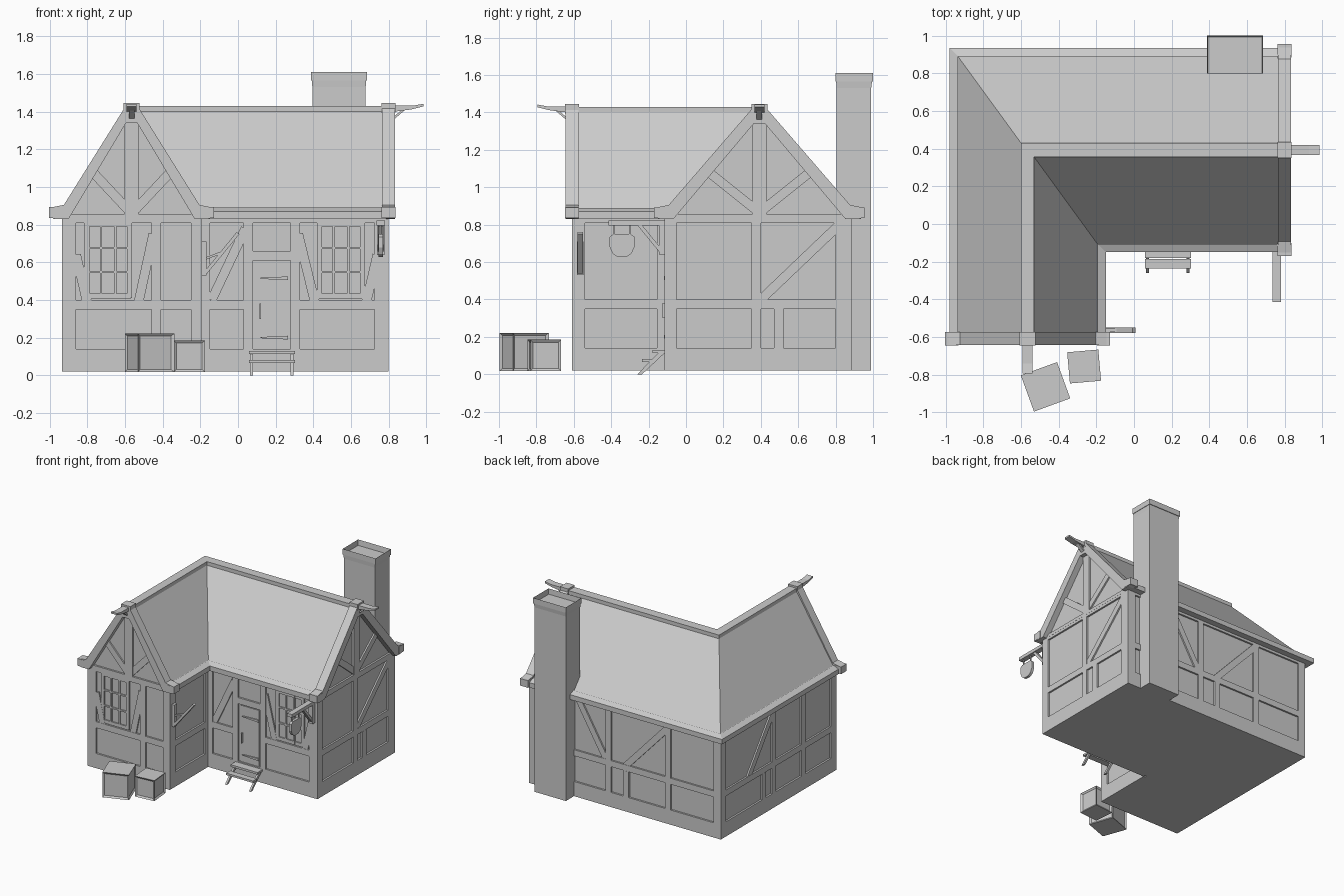
import bpy, bmesh, math
from mathutils import Vector, Matrix

if "Cube" in bpy.data.objects:
    bpy.data.objects.remove(bpy.data.objects["Cube"])

stone = bpy.data.materials.new("plain_grey")
stone.use_nodes = True
GREY = (0.6, 0.6, 0.6, 1)
stone.diffuse_color = GREY
stone.node_tree.nodes["Principled BSDF"].inputs["Base Color"].default_value = GREY


def finish(name, bm):
    bmesh.ops.recalc_face_normals(bm, faces=bm.faces)
    mesh = bpy.data.meshes.new(name)
    bm.to_mesh(mesh)
    bm.free()
    mesh.materials.append(stone)
    ob = bpy.data.objects.new(name, mesh)
    bpy.context.collection.objects.link(ob)
    return ob


def prism(bm, points, vec):
    """Extrude a flat outline along vec."""
    a = [bm.verts.new(p) for p in points]
    b = [bm.verts.new(Vector(p) + Vector(vec)) for p in points]
    bm.faces.new(a)
    bm.faces.new(b)
    for i in range(len(a)):
        j = (i + 1) % len(a)
        bm.faces.new((a[i], a[j], b[j], b[i]))


def box(bm, x0, x1, y0, y1, z0, z1):
    prism(bm, [(x0, y0, z0), (x1, y0, z0), (x1, y1, z0), (x0, y1, z0)], (0, 0, z1 - z0))


class Wall:
    """Flat wall frame: u runs along x or y, d points outward."""
    def __init__(self, axis, plane, side):
        self.axis, self.plane, self.side = axis, plane, side

    def at(self, u, z, d=0):
        p = self.plane + self.side * d
        return Vector((u, p, z)) if self.axis == "x" else Vector((p, u, z))

    def shape(self, bm, outline, d0, d1):
        prism(bm, [self.at(u, z, d0) for u, z in outline], self.at(0, 0, d1) - self.at(0, 0, d0))

    def rect(self, bm, u0, u1, z0, z1, d0=-0.03, d1=0.0):
        self.shape(bm, [(u0, z0), (u1, z0), (u1, z1), (u0, z1)], d0, d1)

    def brace(self, bm, u0, z0, u1, z1, w=0.05, d0=-0.03, d1=-0.003):
        n = Vector((z0 - z1, u1 - u0)).normalized() * w / 2
        self.shape(bm, [(u0 + n.x, z0 + n.y), (u1 + n.x, z1 + n.y),
                        (u1 - n.x, z1 - n.y), (u0 - n.x, z0 - n.y)], d0, d1)


L, R, INNER = -0.935, 0.80, -0.19
F, B, PORCH = -0.61, 0.885, -0.115
FLOOR, EAVE, RIDGE = 0.02, 0.83, 1.43
RAIL0, RAIL1, SILL = 0.35, 0.40, 0.14

# L-shaped plaster walls, set back behind the timbers
t = 0.015
bm = bmesh.new()
prism(bm, [(L + t, F + t, FLOOR), (INNER - t, F + t, FLOOR), (INNER - t, PORCH + t, FLOOR),
           (R - t, PORCH + t, FLOOR), (R - t, B - t, FLOOR), (L + t, B - t, FLOOR)], (0, 0, EAVE - FLOOR))
finish("plaster_walls", bm)

# Timber frames: full posts, short lower posts, braces
wing_front, porch_front = Wall("x", F, -1), Wall("x", PORCH, -1)
back, left = Wall("x", B, 1), Wall("y", L, -1)
right, wing_side = Wall("y", R, 1), Wall("y", INNER, 1)
frames = {
    "wing_front": (wing_front, L, INNER, [(L, -0.86), (-0.46, -0.41), (-0.25, INNER)], [],
                   [(-0.86, 0.64, -0.8, 0.38), (-0.45, 0.75, -0.53, 0.38)]),
    "porch_front": (porch_front, INNER, R, [(INNER, -0.15), (0.03, 0.08), (0.28, 0.33), (0.725, R)], [],
                    [(0.32, 0.75, 0.41, 0.38), (0.74, 0.64, 0.68, 0.38), (-0.14, 0.4, 0.04, 0.78)]),
    "back": (back, L, R, [(L, -0.87), (-0.48, -0.43), (0.06, 0.11), (0.73, R)], [(-0.1, -0.05)],
             [(-0.45, 0.8, -0.06, 0.38), (0.1, 0.38, 0.36, 0.82)]),
    "left": (left, F, B, [(F, -0.54), (-0.21, -0.16), (0.17, 0.22), (0.82, B)], [(0.3, 0.35)],
             [(0.2, 0.8, 0.52, 0.38)]),
    "right": (right, PORCH, B, [(PORCH, -0.05), (0.35, 0.4), (0.8, B)], [(0.47, 0.52)],
              [(0.38, 0.38, 0.82, 0.8)]),
    "wing_side": (wing_side, F, PORCH, [(F, -0.54), (-0.155, PORCH)], [], []),
}
for name, (wall, u0, u1, posts, stubs, braces) in frames.items():
    bm = bmesh.new()
    wall.rect(bm, u0, u1, FLOOR, SILL)
    if wall is porch_front:
        wall.rect(bm, u0, 0.08, RAIL0, RAIL1, d1=-0.001)
        wall.rect(bm, 0.28, u1, RAIL0, RAIL1, d1=-0.001)
        wall.rect(bm, 0.08, 0.28, 0.61, 0.66)
    else:
        wall.rect(bm, u0, u1, RAIL0, RAIL1, d1=-0.001)
    wall.rect(bm, u0, u1, EAVE - 0.02, EAVE, d1=-0.001)
    for a, b in posts:
        wall.rect(bm, a, b, SILL, EAVE)
    for a, b in stubs:
        wall.rect(bm, a, b, SILL, RAIL0)
    for b in braces:
        wall.brace(bm, *b)
    finish(name + "_timbers", bm)

# Three-by-three windows
for name, wall, u in (("wing_window", wing_front, -0.69), ("porch_window", porch_front, 0.547)):
    bm = bmesh.new()
    for i in range(4):
        w = 0.014 if i in (0, 3) else 0.006
        c = u + (i - 1.5) * 0.076
        z = 0.42 + i * 0.128
        wall.rect(bm, c - w, c + w, 0.41, 0.815, d1=-0.004)
        wall.rect(bm, u - 0.12, u + 0.12, z - w, z + w, d1=-0.005)
    finish(name, bm)

# Door with hinges and handle
bm = bmesh.new()
porch_front.rect(bm, 0.1, 0.265, SILL, 0.6, d1=-0.008)
finish("door", bm)
bm = bmesh.new()
for z in (0.2, 0.515):
    porch_front.shape(bm, [(0.265, z - 0.01), (0.265, z + 0.01), (0.12, z + 0.003), (0.12, z - 0.003)], -0.01, 0.002)
porch_front.rect(bm, 0.113, 0.121, 0.3, 0.38, -0.01, 0.01)
finish("door_fittings", bm)

# Roof: one section swept around the corner of the L
half = [(-0.98, 0.935, EAVE), (-0.98, 0.935, 0.87), (-0.935, 0.89, 0.89), (-0.935, 0.89, 0.875),
        (-0.6, 0.43, 1.4), (-0.6, 0.43, RIDGE)]
CX, CY = -0.565, 0.3925
section = half + [(2 * CX - x, 2 * CY - y, z) for x, y, z in reversed(half)]
bm = bmesh.new()
rows = [[bm.verts.new(p) for p in ((x, F + t, z), (x, y, z), (R - t, y, z))] for x, y, z in section]
for a, b in zip(rows, rows[1:] + rows[:1]):
    for k in (0, 1):
        bm.faces.new((a[k], a[k + 1], b[k + 1], b[k]))
for k in (0, 2):
    bm.faces.new([r[k] for r in rows])
finish("roof", bm)

# Gables: barge boards, inner timbers, ridge block and horn
for name, wall, c, h in (("wing_gable", wing_front, CX, 0.415), ("side_gable", right, CY, 0.54)):
    bm = bmesh.new()
    side = [(0.035, 1.425), (h - 0.055, 0.905), (h + 0.02, 0.89), (h + 0.02, 0.84),
            (h - 0.01, EAVE), (h - 0.08, EAVE), (0.03, 1.34)]
    wall.shape(bm, [(c + u, z) for u, z in side] + [(c - u, z) for u, z in reversed(side)], -0.035, 0.034)
    finish(name + "_barge_boards", bm)
    bm = bmesh.new()
    wall.rect(bm, c - h + 0.04, c + h - 0.04, EAVE, 0.856)
    wall.rect(bm, c - 0.037, c + 0.037, EAVE, 1.37)
    for s in (-1, 1):
        wall.brace(bm, c + s * 0.02, 0.88, c + s * h * 0.5, 1.08)
    finish(name + "_timbers", bm)
    bm = bmesh.new()
    wall.rect(bm, c - 0.042, c + 0.042, 1.395, 1.445, -0.037, 0.036)
    for s in (-1, 1):
        e = c + s * (h - 0.012)
        wall.rect(bm, e - 0.035, e + 0.035, 0.835, 0.893, -0.037, 0.036)
    finish(name + "_end_blocks", bm)
    bm = bmesh.new()
    for outline, w in (([(0.03, 1.4), (0.03, 1.432), (0.13, 1.432), (0.185, 1.442), (0.185, 1.428), (0.12, 1.412)], 0.027),
                       ([(0.03, 1.36), (0.03, 1.375), (0.08, 1.42), (0.1, 1.42)], 0.015)):
        prism(bm, [wall.at(c - w, z, d) for d, z in outline], wall.at(2 * w, 0) - wall.at(0, 0))
    finish(name + "_horn", bm)

# Chimney with hollow cap
bm = bmesh.new()
box(bm, 0.395, 0.678, 0.805, 0.99, FLOOR, 1.56)
finish("chimney", bm)
bm = bmesh.new()
box(bm, 0.388, 0.685, 0.8, 1.0, 1.53, 1.61)
for v in bm.verts:
    if v.co.z < 1.55:
        v.co += Vector((0.007 if v.co.x < 0.5 else -0.007, 0.005 if v.co.y < 0.9 else -0.01, 0))
top = max(bm.faces, key=lambda f: f.calc_center_median().z)
bmesh.ops.inset_region(bm, faces=[top], thickness=0.016)
bmesh.ops.translate(bm, verts=top.verts, vec=(0, 0, -0.045))
finish("chimney_cap", bm)

# Door steps
bm = bmesh.new()
box(bm, 0.058, 0.302, -0.18, PORCH, 0.113, 0.13)
box(bm, 0.058, 0.302, -0.236, -0.185, 0.066, 0.082)
for x in (0.064, 0.28):
    prism(bm, [(x, PORCH, 0.113), (x, -0.15, 0.113), (x, -0.26, 0), (x, -0.235, 0)], (0.016, 0, 0))
finish("door_steps", bm)

# Leaning pole on the wing side
pole = Wall("x", -0.565, -1)
bm = bmesh.new()
pole.rect(bm, INNER - 0.01, -0.168, 0.53, 0.71, -0.018, 0.018)
pole.brace(bm, -0.172, 0.545, 0.0, 0.755, 0.018, -0.014, 0.014)
pole.brace(bm, -0.172, 0.62, -0.08, 0.655, 0.012, -0.01, 0.01)
finish("wall_pole", bm)

# Hanging sign
sign = Wall("y", 0.758, 1)
bm = bmesh.new()
sign.rect(bm, -0.415, PORCH, 0.795, 0.822, -0.022, 0.022)
sign.rect(bm, -0.145, PORCH, 0.64, 0.795, -0.02, 0.02)
sign.brace(bm, -0.25, 0.8, -0.135, 0.66, 0.02, -0.014, 0.014)
for u in (-0.385, -0.3):
    sign.rect(bm, u - 0.004, u + 0.004, 0.74, 0.8, -0.004, 0.004)
finish("sign_bracket", bm)
bm = bmesh.new()
profile = [(0.045, 0.75), (0.066, 0.735), (0.066, 0.68), (0.05, 0.645), (0.025, 0.628)]
sign.shape(bm, [(u - 0.342, z) for u, z in profile] + [(-u - 0.342, z) for u, z in reversed(profile)], -0.011, 0.011)
finish("sign_board", bm)

# Crates with framed sides
for name, x, y, size, height, turn in (("large_crate", -0.47, -0.865, 0.205, 0.205, 20),
                                       ("small_crate", -0.265, -0.757, 0.166, 0.168, 5)):
    bm = bmesh.new()
    r = size / 2
    box(bm, -r, r, -r, r, 0, height)
    bmesh.ops.recalc_face_normals(bm, faces=bm.faces)
    sides = [f for f in bm.faces if abs(f.normal.z) < 0.5]
    bmesh.ops.inset_individual(bm, faces=sides, thickness=0.02, depth=-0.01)
    ob = finish(name, bm)
    ob.location = (x, y, 0.017)
    ob.rotation_euler.z = math.radians(turn)
